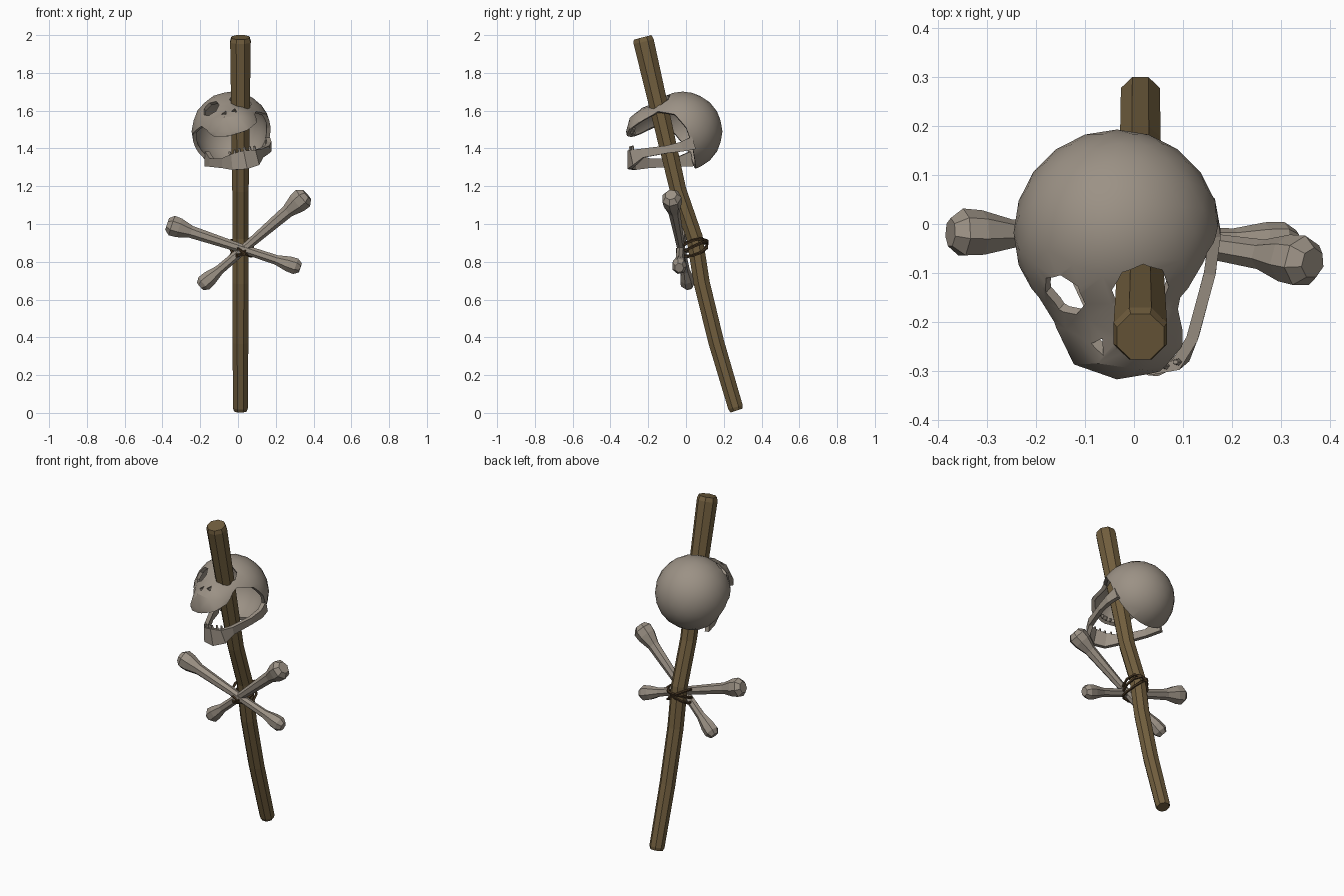
import bpy, bmesh, math
from mathutils import Vector as V

if "Cube" in bpy.data.objects:
    bpy.data.objects.remove(bpy.data.objects["Cube"])


def material(name, rgb):
    m = bpy.data.materials.new(name)
    m.diffuse_color = (*rgb, 1)
    m.use_nodes = True
    m.node_tree.nodes["Principled BSDF"].inputs["Base Color"].default_value = m.diffuse_color
    return m


BONE = material("old bone", (0.33, 0.285, 0.235))
WOOD = material("brown wood", (0.165, 0.112, 0.048))
ROPE = material("dark rope", (0.065, 0.038, 0.017))


def finish(name, bm, mat):
    bmesh.ops.recalc_face_normals(bm, faces=bm.faces)
    me = bpy.data.meshes.new(name)
    bm.to_mesh(me)
    bm.free()
    ob = bpy.data.objects.new(name, me)
    bpy.context.collection.objects.link(ob)
    if mat:
        me.materials.append(mat)
    return ob


def loft(name, path, sizes, sides, mat, closed=False, ref=(1, 0, 0), turn=0.0):
    """Sweep an elliptical ring along a path; sizes are (along ref, across)."""
    bm = bmesh.new()
    path = [V(p) for p in path]
    n = len(path)
    rings = []
    for i, p in enumerate(path):
        a = path[(i - 1) % n] if closed else path[max(i - 1, 0)]
        b = path[(i + 1) % n] if closed else path[min(i + 1, n - 1)]
        t = (b - a).normalized()
        u = V(ref) - t * t.dot(V(ref))
        u.normalize()
        w = t.cross(u)
        ru, rw = sizes[i]
        rings.append([bm.verts.new(p + u * ru * math.cos(k) + w * rw * math.sin(k))
                      for k in (turn + 2 * math.pi * j / sides for j in range(sides))])
    for i in range(n if closed else n - 1):
        r, s = rings[i], rings[(i + 1) % n]
        for j in range(sides):
            k = (j + 1) % sides
            bm.faces.new((r[j], r[k], s[k], s[j]))
    if not closed:
        bm.faces.new(rings[0])
        bm.faces.new(rings[-1])
    return finish(name, bm, mat)


# Bent pole, octagonal, with slightly chamfered ends
pole = [(0.268, 0.012), (0.262, 0.03), (0.16, 0.375), (0.083, 0.69), (0.045, 0.93),
        (-0.042, 1.18), (-0.224, 1.965), (-0.23, 1.988)]
rad = [0.036, 0.043, 0.045, 0.046, 0.047, 0.047, 0.059, 0.052]
loft("pole", [(0.013, y, z) for y, z in pole], [(r, r) for r in rad], 8, WOOD,
     turn=math.pi / 8)

# Crossed bones: thin shaft with a knob at each end
KNOB = [(0.0, 0.6), (0.035, 1.0), (0.09, 0.95), (0.18, 0.6)]


def bone(name, a, b, ra, rb):
    a, b = V(a), V(b)
    ts = [t for t, _ in KNOB] + [0.55] + [1 - t for t, _ in KNOB[::-1]]
    rs = [ra * k for _, k in KNOB] + [0.023] + [rb * k for _, k in KNOB[::-1]]
    return loft(name, [a.lerp(b, t) for t in ts], [(r * 0.95, r * 1.05) for r in rs],
                7, BONE, ref=(0, 1, 0))


bone("front_bone", (-0.375, -0.018, 1.0), (0.33, -0.036, 0.768), 0.053, 0.042)
bone("rear_bone", (0.365, -0.08, 1.155), (-0.2, 0.012, 0.67), 0.056, 0.042)

# Rope loops tying the bones to the pole
for i, (tx, ty) in enumerate([(0.7, 0.35), (-0.7, 0.2), (0.1, 0.45)]):
    pts = []
    for k in range(10):
        a = 2 * math.pi * k / 10
        x, y = 0.058 * math.cos(a), 0.082 * math.sin(a)
        pts.append((0.02 + x, 0.033 + y, 0.872 + tx * x + ty * y))
    loft(f"rope_loop_{i + 1}", pts, [(0.008, 0.008)] * 10, 5, ROPE, closed=True, ref=(0, 0, 1))

# Skull shell: sphere pulled out into a muzzle
C = V((-0.035, -0.018, 1.49))
MUZZLE = V((0.12, -0.985, -0.1)).normalized()
bm = bmesh.new()
bmesh.ops.create_icosphere(bm, subdivisions=3, radius=1)
for v in bm.verts:
    d = v.co.normalized()
    t = min(max((d.dot(MUZZLE) - 0.65) / 0.35, 0), 1)
    v.co = C + d * 0.211 * (1 + 0.42 * t * t * (3 - 2 * t))
skull = finish("skull", bm, BONE)
shell = skull.modifiers.new("shell", 'SOLIDIFY')
shell.thickness = 0.02
shell.offset = -1

cutters = []


def cut(ob):
    ob.hide_render = True
    cutters.append(ob)
    m = skull.modifiers.new("cut", 'BOOLEAN')
    m.operation = 'DIFFERENCE'
    m.solver = 'EXACT'
    m.object = ob


# Mouth and jaw opening, tilted with the head
TILT = 0.27
profile = [(-0.45, 1.49), (-0.31, 1.515), (-0.24, 1.55), (-0.15, 1.605), (-0.06, 1.575),
           (0.0, 1.5), (0.03, 1.42), (0.06, 1.29), (0.06, 1.05), (-0.45, 1.05)]
bm = bmesh.new()
ends = [[bm.verts.new((x, y, z + TILT * (x - 0.13))) for y, z in profile] for x in (-0.5, 0.5)]
for e in ends:
    bm.faces.new(e)
for j in range(len(profile)):
    k = (j + 1) % len(profile)
    bm.faces.new((ends[0][j], ends[0][k], ends[1][k], ends[1][j]))
cut(finish("mouth_cutter", bm, None))

# Eye sockets and nose slits
for nm, d, r, n in [("left_eye", (-0.115, -0.135, 0.13), 0.05, 7),
                    ("right_eye", (0.055, -0.13, 0.18), 0.06, 8),
                    ("nose_left", (-0.035, -0.22, 0.092), 0.017, 3),
                    ("nose_right", (0.015, -0.22, 0.105), 0.017, 3)]:
    d = V(d).normalized()
    cut(loft(nm + "_cutter", [C + d * 0.11, C + d * 0.4], [(r, r)] * 2, n, None,
             ref=(0.26, 0, 1)))

# Bake the cuts and drop the cutters
dg = bpy.context.evaluated_depsgraph_get()
baked = bpy.data.meshes.new_from_object(skull.evaluated_get(dg))
skull.modifiers.clear()
skull.data = baked
baked.materials.clear()
baked.materials.append(BONE)
for p in baked.polygons:
    p.material_index = 0
for c in cutters:
    bpy.data.objects.remove(c)
bpy.context.view_layer.objects.active = skull
skull.select_set(True)
bpy.ops.object.shade_smooth_by_angle(angle=math.radians(30))

# Lower jaw: curved strip (centre, half height), deep at the chin
jaw = [((0.155, 0.04, 1.43), 0.035), ((0.165, -0.02, 1.41), 0.026), ((0.155, -0.1, 1.395), 0.02),
       ((0.12, -0.23, 1.375), 0.024), ((0.095, -0.28, 1.352), 0.042), ((0.04, -0.298, 1.34), 0.05),
       ((-0.025, -0.272, 1.328), 0.042), ((-0.075, -0.2, 1.322), 0.026),
       ((-0.14, -0.06, 1.325), 0.022), ((-0.165, 0.03, 1.345), 0.04)]
q = math.sqrt(2)
loft("lower_jaw", [p for p, _ in jaw], [(h * q, 0.012 * q) for _, h in jaw], 4, BONE,
     ref=(0, 0, 1), turn=math.pi / 4)


# Teeth: small pegs on both jaws
def teeth(name, points, size):
    for i, p in enumerate(points):
        p = V(p)
        tip = p + V((-0.2 * size, 0, size))
        loft(f"{name}_{i + 1}", [p, tip], [(0.01, 0.008), (0.006, 0.005)], 5, BONE)


teeth("upper_tooth", [(-0.06 + 0.022 * i, -0.275 - 0.012 * math.sin(i * math.pi / 4),
                       1.485 + 0.006 * i) for i in range(5)], -0.022)
teeth("lower_tooth", [V(jaw[a][0]).lerp(V(jaw[a + 1][0]), t) +
                      V((0, 0, jaw[a][1] * (1 - t) + jaw[a + 1][1] * t - 0.006))
                      for a, t in [(4, 0.1), (4, 0.55), (5, 0.05), (5, 0.45), (5, 0.85), (6, 0.3)]],
      0.026)
